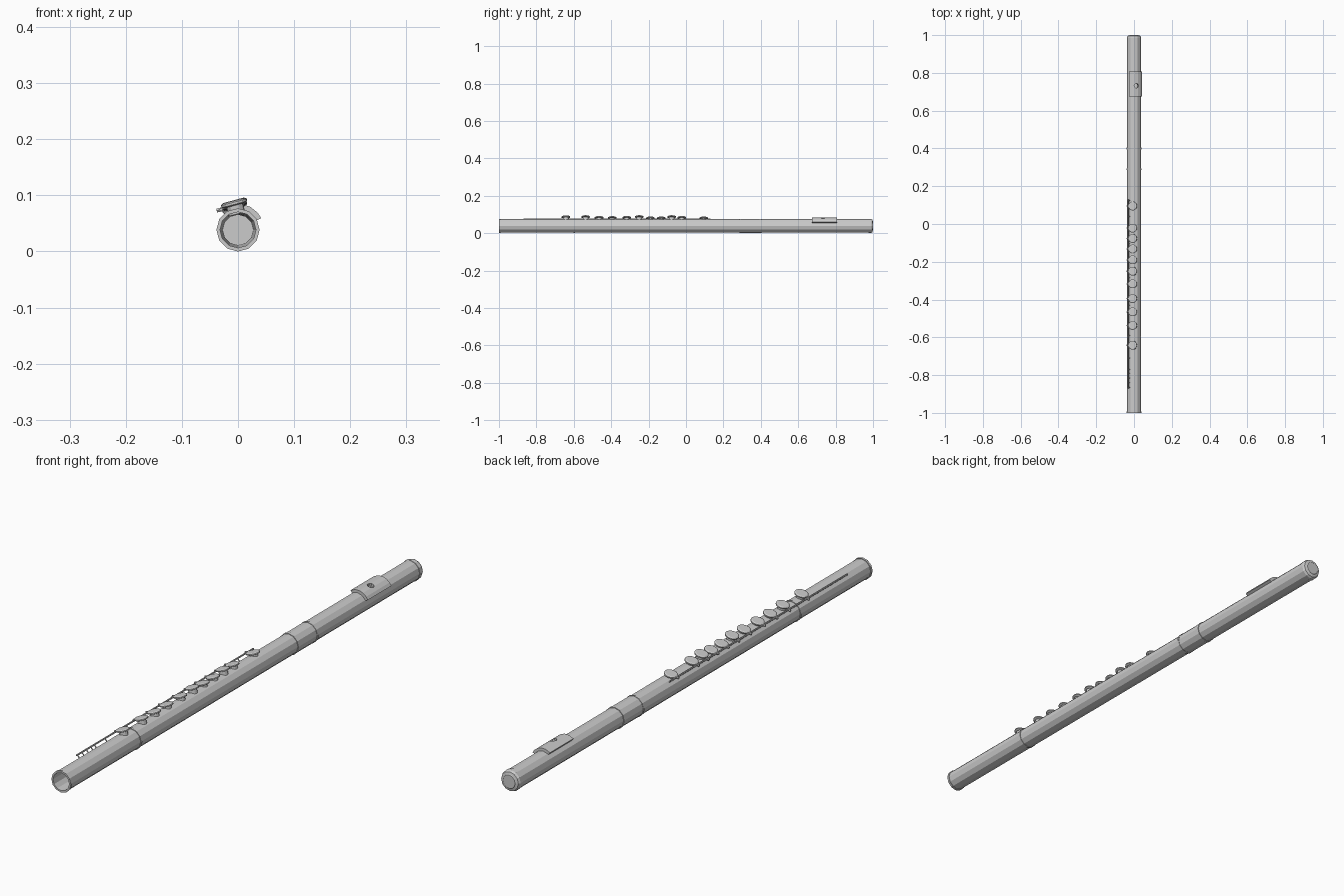
import bpy, bmesh, math
from mathutils import Vector, Matrix

if "Cube" in bpy.data.objects:
    bpy.data.objects.remove(bpy.data.objects["Cube"])

AXIS_Z = 0.0385   # height of the tube axis


def make_object(name, bm):
    bmesh.ops.recalc_face_normals(bm, faces=bm.faces)
    mesh = bpy.data.meshes.new(name)
    bm.to_mesh(mesh)
    bm.free()
    obj = bpy.data.objects.new(name, mesh)
    bpy.context.collection.objects.link(obj)
    return obj


def lathe(bm, profile, sides, matrix, closed=False):
    """Spin (radius, height) pairs around local z, then place with matrix."""
    rings = []
    for r, h in profile:
        rings.append([bm.verts.new(matrix @ Vector((
            r * math.cos(math.tau * i / sides), r * math.sin(math.tau * i / sides), h)))
            for i in range(sides)])
    pairs = list(zip(rings, rings[1:]))
    if closed:
        pairs.append((rings[-1], rings[0]))
    for a, b in pairs:
        for i in range(sides):
            j = (i + 1) % sides
            bm.faces.new((a[i], a[j], b[j], b[i]))
    if not closed:
        bm.faces.new(rings[0])
        bm.faces.new(rings[-1])


def rod_between(bm, a, b, radius, sides=6):
    a, b = Vector(a), Vector(b)
    turn = (b - a).to_track_quat('Z', 'Y').to_matrix().to_4x4()
    lathe(bm, [(radius, 0), (radius, (b - a).length)], sides, Matrix.Translation(a) @ turn)


def along_tube(name, profile, closed=False):
    bm = bmesh.new()
    # local z becomes world y
    lathe(bm, profile, 12, Matrix.Translation((0, 0, AXIS_Z)) @ Matrix.Rotation(-math.pi / 2, 4, 'X'), closed)
    return make_object(name, bm)


# Hollow tube, open at the foot, stopped near the head
tube = along_tube("tube", [(0.027, 0.93), (0.027, 0.9), (0.0325, 0.3), (0.0325, -0.998),
                           (0.0362, -0.998), (0.0362, 0.98), (0.03, 0.985)])

# Joint rings and barrel
for name, y0, y1, r in [("foot_end_ring", -1.0, -0.992, 0.0385), ("foot_joint_ring", -0.602, -0.594, 0.0383),
                        ("barrel_lower_ring", 0.287, 0.295, 0.0385), ("barrel_upper_ring", 0.394, 0.404, 0.0385),
                        ("barrel", 0.29, 0.40, 0.0372)]:
    along_tube(name, [(0.032, y0), (r, y0), (r, y1), (0.032, y1)], closed=True)

# Head crown
along_tube("crown", [(0.034, 0.974), (0.0378, 0.975), (0.0378, 0.988), (0.034, 0.996),
                     (0.026, 0.998), (0.024, 1.0)])

# Lip plate: arc section wrapped over the head
bm = bmesh.new()
angles = [math.radians(a) for a in (27, 42, 62, 82, 102, 126)]
section = [(0.0465, a) for a in angles] + [(0.035, a) for a in reversed(angles)]
ends = [[bm.verts.new((r * math.cos(a), y, AXIS_Z + r * math.sin(a))) for r, a in section]
        for y in (0.675, 0.808)]
n, half = len(section), len(angles)
for i in range(n):
    j = (i + 1) % n
    bm.faces.new((ends[0][i], ends[0][j], ends[1][j], ends[1][i]))
for ring in ends:
    for i in range(half - 1):
        bm.faces.new((ring[i], ring[i + 1], ring[n - 2 - i], ring[n - 1 - i]))
plate = make_object("lip_plate", bm)

# Blow hole cut through plate and tube wall
bm = bmesh.new()
tilt = Matrix.Rotation(math.radians(16), 4, 'Y')
lathe(bm, [(0.012, 0.022), (0.012, 0.06)], 10, Matrix.Translation((0, 0.732, AXIS_Z)) @ tilt)
cutter = make_object("blow_hole_cutter", bm)
cutter.hide_render = True
for obj in (plate, tube):
    mod = obj.modifiers.new("blow_hole", 'BOOLEAN')
    mod.operation = 'DIFFERENCE'
    mod.solver = 'EXACT'
    mod.object = cutter
    bpy.context.view_layer.objects.active = obj
    bpy.ops.object.modifier_apply(modifier=mod.name)
bpy.data.objects.remove(cutter)

# Keys: tilted cups on tone holes, each with an arm reaching the rod
ROD_X, ROD_Z = -0.030, 0.075
keys = [(0.095, 0.0), (-0.022, 0.003), (-0.077, 0.007), (-0.132, 0.0), (-0.19, 0.0), (-0.25, 0.007),
        (-0.317, 0.003), (-0.395, 0.002), (-0.465, 0.003), (-0.537, 0.007), (-0.642, 0.006)]
for k, (y, lift) in enumerate(keys, 1):
    place = Matrix.Translation((-0.006, y, 0.076 + lift)) @ Matrix.Rotation(math.radians(-15), 4, 'Y')
    bm = bmesh.new()
    lathe(bm, [(0.018, 0), (0.0235, 0.002), (0.0235, 0.006), (0.019, 0.0085), (0.015, 0.0085)], 14, place)
    lathe(bm, [(0.015, -0.010 - lift), (0.015, 0.001)], 12, place)
    rod_between(bm, place @ Vector((-0.012, 0, 0.003)), (ROD_X - 0.002, y, ROD_Z), 0.003)
    rod_between(bm, (ROD_X + 0.002, y, ROD_Z), (-0.038, y, ROD_Z - 0.002), 0.004)
    make_object(f"key_{k}", bm)

# Long hinge rod
bm = bmesh.new()
rod_between(bm, (ROD_X, -0.87, ROD_Z), (ROD_X, 0.13, ROD_Z), 0.003)
make_object("hinge_rod", bm)

# Posts from tube to rod, close together at the foot
posts = [-0.865, -0.84, -0.815, -0.79, -0.77, -0.71, -0.59, -0.43, -0.285, -0.105, 0.04, 0.125]
bm = bmesh.new()
for y in posts:
    rod_between(bm, (-0.020, y, 0.064), (ROD_X, y, ROD_Z), 0.002)
make_object("rod_posts", bm)
